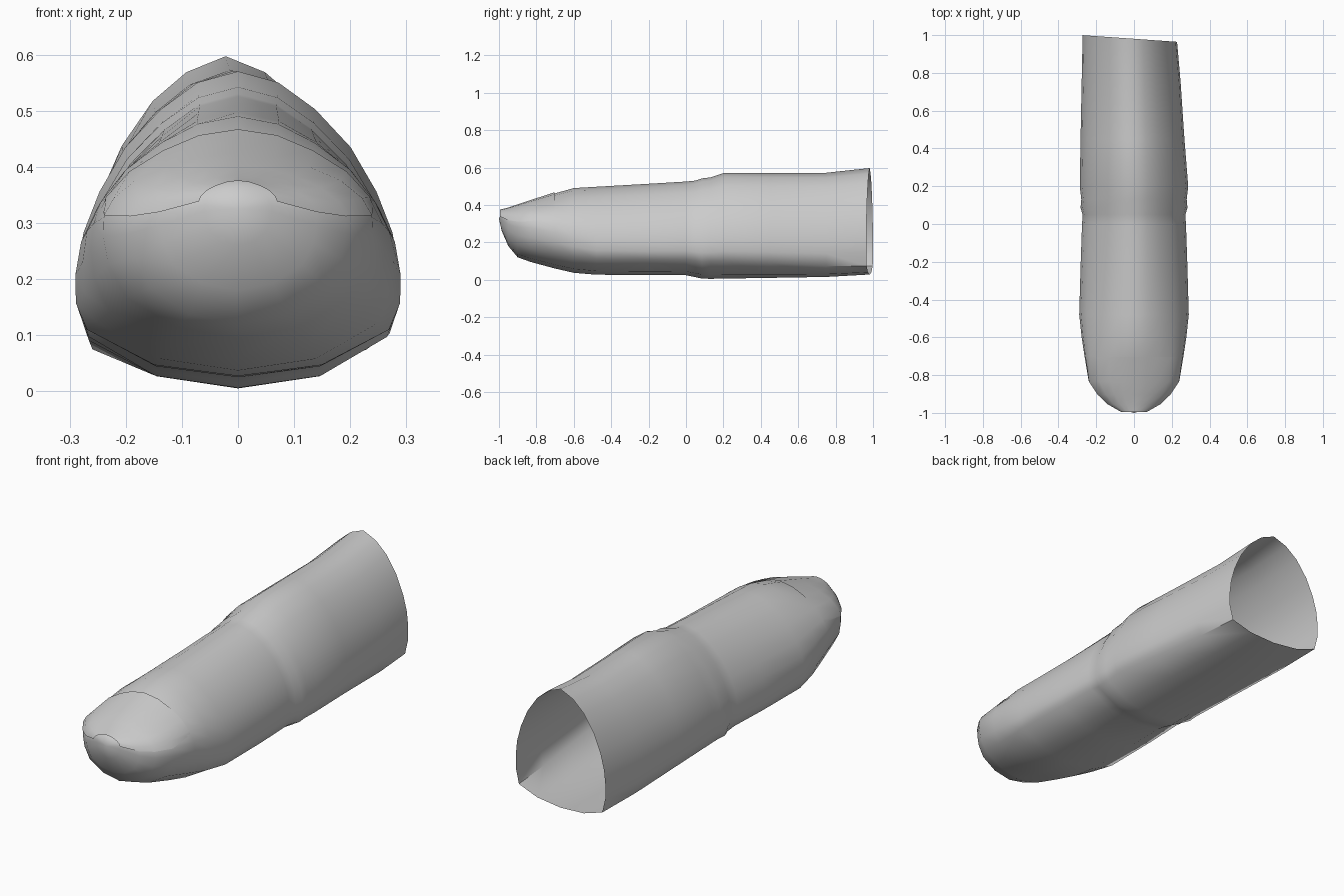
import bpy, bmesh

if "Cube" in bpy.data.objects:
    bpy.data.objects.remove(bpy.data.objects["Cube"])

# half cross-sections, top to bottom: (x / half width, height fraction)
BODY = [(0, 1), (.25, .965), (.48, .88), (.7, .76), (.86, .62), (.96, .49),
        (1, .36), (1, .26), (.94, .17), (.52, .04), (0, 0)]
TIP = [(0, 1), (.28, .98), (.53, .93), (.77, .86), (.93, .77), (1, .68),
       (1, .58), (.96, .42), (.82, .23), (.45, .06), (0, 0)]
END = [(0, 1), (.28, .95), (.52, .86), (.74, .72), (.89, .57), (.97, .44),
       (1, .32), (1, .21), (.93, .08), (.52, .02), (0, 0)]


def section(y, hw, zt, zb, tip=0, end=0, cx=0, slant=0):
    half = []
    for b, t, e in zip(BODY, TIP, END):
        k = 1 - tip - end
        x = (b[0] * k + t[0] * tip + e[0] * end) * hw
        half.append((x, zb + (b[1] * k + t[1] * tip + e[1] * end) * (zt - zb)))
    ring = half + [(-x, z) for x, z in half[-2:0:-1]]
    return [(x + cx, y - slant * x, z) for x, z in ring]


def loft(name, rings, closed=True, cap=None):
    bm = bmesh.new()
    rows = [[bm.verts.new(p) for p in r] for r in rings]
    n = len(rows[0])
    for a, b in zip(rows, rows[1:]):
        for i in range(n if closed else n - 1):
            j = (i + 1) % n
            bm.faces.new((a[i], a[j], b[j], b[i]))
    if cap:
        c = bm.verts.new(cap)
        for i in range(n):
            bm.faces.new((c, rows[0][(i + 1) % n], rows[0][i]))
    bmesh.ops.recalc_face_normals(bm, faces=bm.faces)
    me = bpy.data.meshes.new(name)
    bm.to_mesh(me)
    bm.free()
    ob = bpy.data.objects.new(name, me)
    bpy.context.collection.objects.link(ob)
    bpy.ops.object.select_all(action='DESELECT')
    ob.select_set(True)
    bpy.context.view_layer.objects.active = ob
    bpy.ops.object.shade_smooth_by_angle(angle=0.9)
    return ob


# finger: y, half width, top, bottom, tip blend, end blend, centre, slant
stations = [
    (-.985, .06, .365, .26, 1),
    (-.95, .14, .38, .18, 1),
    (-.90, .192, .397, .12, 1),
    (-.83, .24, .42, .095, .9),
    (-.70, .262, .462, .06, .55),
    (-.60, .277, .49, .037, .3),
    (-.48, .29, .497, .027, .1),
    (-.20, .282, .513, .025),
    (0, .275, .525, .024),
    (.05, .272, .53, .014),
    (.085, .283, .542, .006),
    (.13, .279, .547, .005),
    (.20, .287, .57, .006),
    (.45, .275, .571, .01, 0, .3, -.008),
    (.75, .262, .572, .015, 0, .7, -.015),
    (.982, .25, .597, .028, 0, 1, -.022, .07),
]
loft("finger", [section(*s) for s in stations], cap=(0, -1, .325))

# nail: thin plate following the top of the tip
nail = []
for y, hw, zt, zb, k in [(-.99, .07, .37, .26, 1)] + stations[1:5]:
    r = section(y, hw, zt + .005, zb, k)
    m = 5 if y < -.75 else 4
    strip = r[-m:] + r[:m + 1]
    if m == 4:
        strip = [strip[0]] + strip + [strip[-1]]
        strip[0] = (strip[1][0] * 1.02, y, strip[1][2] - .015)
        strip[-1] = (-strip[0][0], y, strip[0][2])
    nail.append([(x, yy - .004, z) for x, yy, z in strip])
loft("nail", nail, closed=False)
